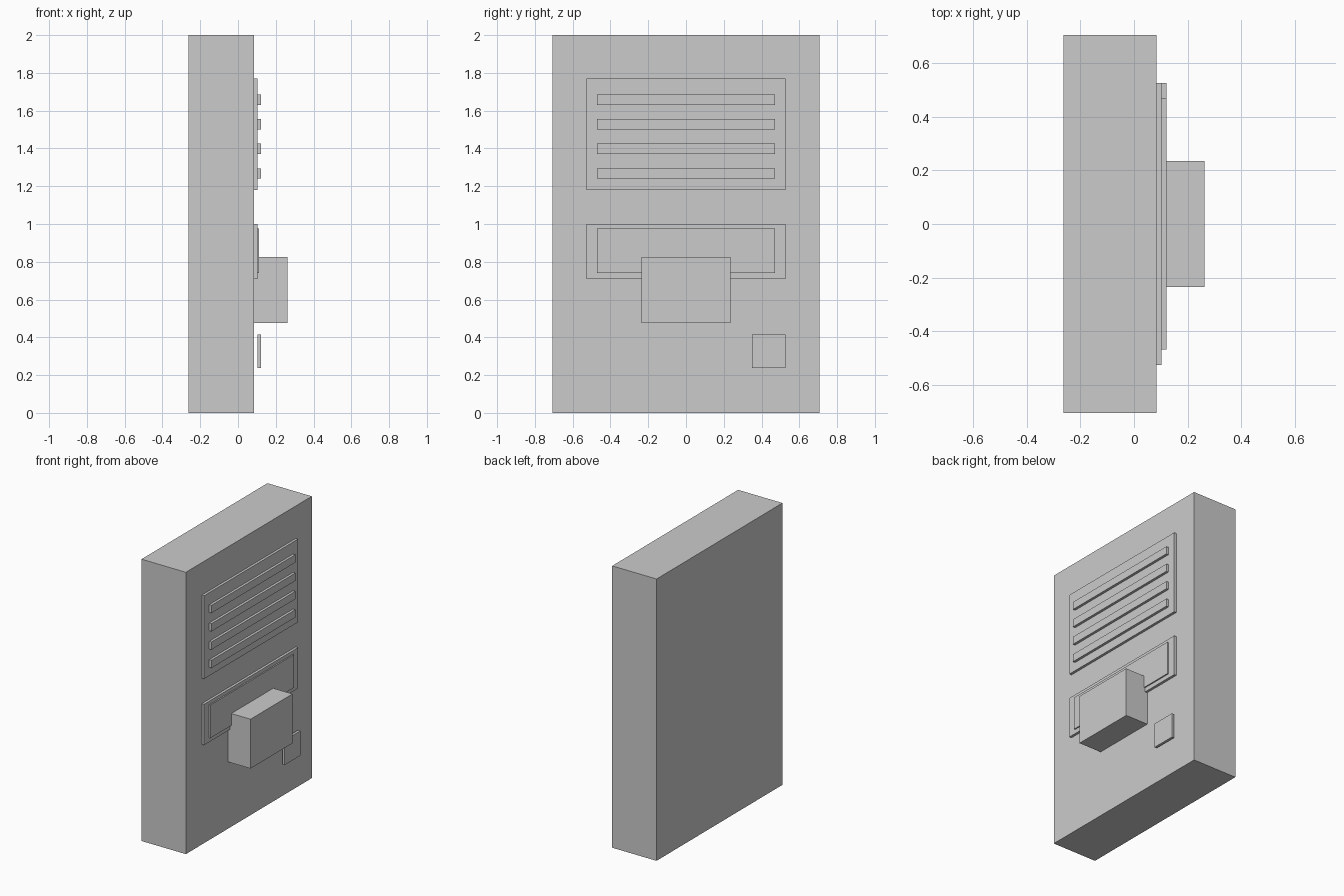
import bpy

cube = bpy.data.objects.get("Cube")
if cube:
    bpy.data.objects.remove(cube, do_unlink=True)

# Single grey finish
grey = bpy.data.materials.new("light_grey")
grey.use_nodes = True
colour = (0.6, 0.6, 0.6, 1)
grey.diffuse_color = colour
grey.node_tree.nodes["Principled BSDF"].inputs["Base Color"].default_value = colour


def box(name, x, y, z):
    """Axis-aligned box from (min, max) ranges."""
    ranges = (x, y, z)
    bpy.ops.mesh.primitive_cube_add(size=1, location=[(a + b) / 2 for a, b in ranges])
    obj = bpy.context.object
    obj.name = name
    obj.scale = [b - a for a, b in ranges]
    bpy.ops.object.transform_apply(location=False, rotation=False, scale=True)
    obj.data.materials.append(grey)
    return obj


FACE = 0.085      # front surface of the cabinet
PLATE = 0.103     # front surface of the raised plates
WIDE = (-0.527, 0.527)
NARROW = (-0.47, 0.47)

# Cabinet
box("cabinet", (-0.263, FACE), (-0.706, 0.706), (0, 2))

# Vent plate with four slats
box("vent_plate", (FACE, PLATE), WIDE, (1.18, 1.77))
for i in range(4):
    bottom = 1.24 + 0.13 * i
    box(f"vent_slat_{i + 1}", (PLATE, 0.121), NARROW, (bottom, bottom + 0.055))

# Display frame and screen
box("display_frame", (FACE, PLATE), WIDE, (0.71, 1.0))
box("display_screen", (PLATE, 0.112), NARROW, (0.74, 0.975))

# Projecting block and small button
box("projecting_block", (FACE, 0.263), (-0.235, 0.235), (0.475, 0.825))
box("button", (PLATE, 0.121), (0.35, 0.527), (0.238, 0.414))
